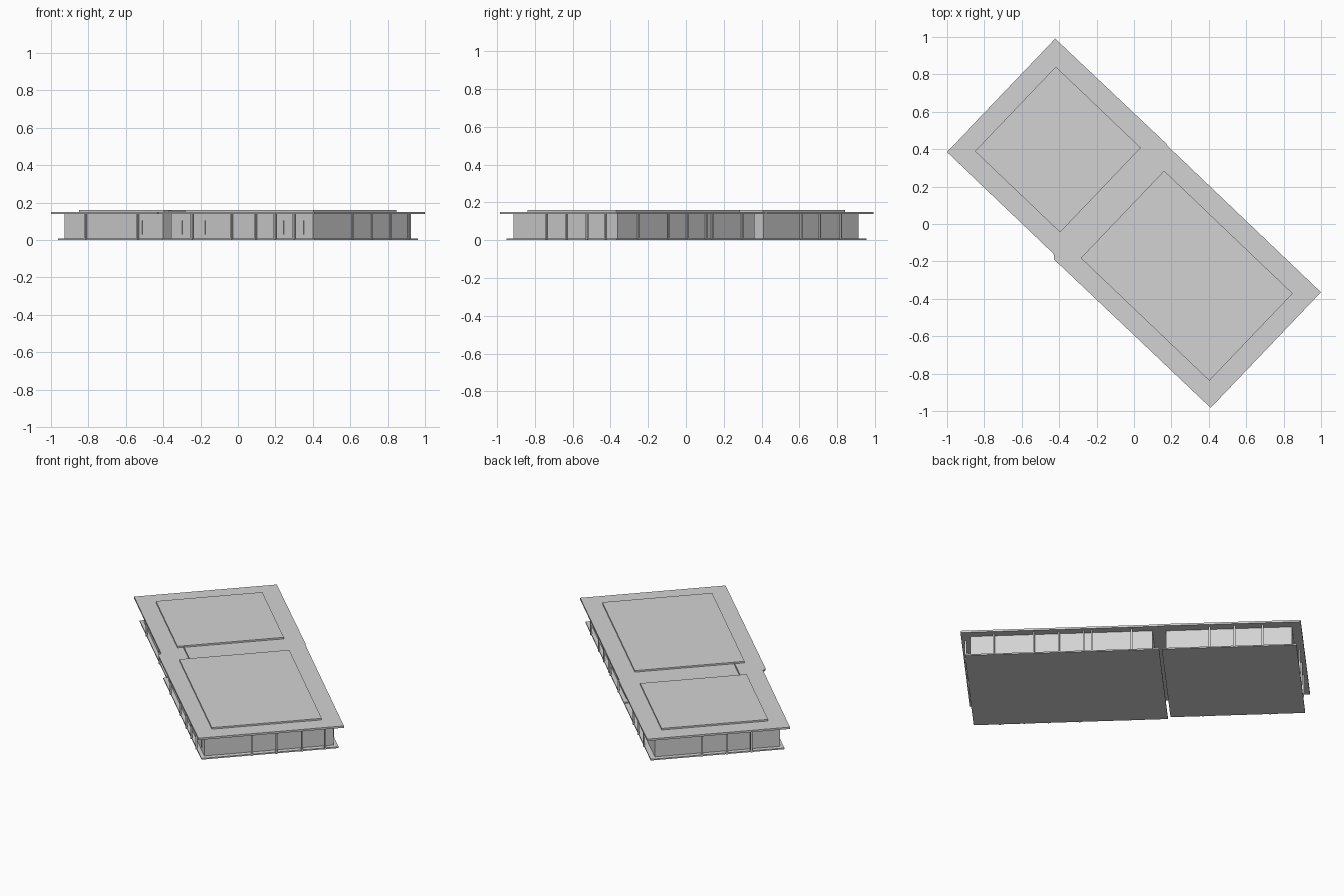
import bpy, bmesh, math
from mathutils import Matrix

if "Cube" in bpy.data.objects:
    bpy.data.objects.remove(bpy.data.objects["Cube"])

# building axes: u runs along the length, v across, turned in plan
TURN = Matrix.Rotation(math.radians(-43.66), 4, 'Z')

grey = bpy.data.materials.new("light grey")
grey.diffuse_color = (0.65, 0.65, 0.65, 1)
grey.use_nodes = True
grey.node_tree.nodes["Principled BSDF"].inputs["Base Color"].default_value = grey.diffuse_color


def make(name, polys):
    """Extrude plan outlines (points, z0, z1) into one object."""
    bm = bmesh.new()
    for pts, z0, z1 in polys:
        lo = [bm.verts.new((u, v, z0)) for u, v in pts]
        hi = [bm.verts.new((u, v, z1)) for u, v in pts]
        bm.faces.new(lo[::-1])
        bm.faces.new(hi)
        n = len(pts)
        for i in range(n):
            j = (i + 1) % n
            bm.faces.new((lo[i], lo[j], hi[j], hi[i]))
    bmesh.ops.recalc_face_normals(bm, faces=bm.faces)
    bm.transform(TURN)
    me = bpy.data.meshes.new(name)
    bm.to_mesh(me)
    bm.free()
    me.materials.append(grey)
    ob = bpy.data.objects.new(name, me)
    bpy.context.collection.objects.link(ob)
    return ob


def rect(u0, u1, v0, v1, z0, z1):
    return ([(u0, v0), (u1, v0), (u1, v1), (u0, v1)], z0, z1)


def post(u, v, z0=0.0, z1=0.14, r=0.005):
    return rect(u - r, u + r, v - r, v + r, z0, z1)


# floor plates, one under each wing
make("left_floor", [rect(-0.963, -0.186, -0.385, 0.40, 0, 0.008)])
make("right_floor", [rect(-0.170, 0.950, -0.405, 0.40, 0, 0.008)])

# walls of the two wings
make("left_walls", [rect(-0.935, -0.207, -0.365, 0.37, 0.008, 0.14)])
make("right_walls", [rect(-0.130, 0.920, -0.382, 0.376, 0.008, 0.14)])

# overhanging roof with the small step between the wings
make("roof", [([(-0.989, -0.412), (-0.20, -0.412), (-0.18, -0.432),
                (0.975, -0.428), (0.975, 0.426), (-0.16, 0.426),
                (-0.17, 0.430), (-0.989, 0.426)], 0.138, 0.150)])

# raised roof panels and the low ridge linking them
make("left_roof_panel", [rect(-0.883, -0.255, -0.305, 0.32, 0.150, 0.160)])
make("right_roof_panel", [rect(-0.080, 0.870, -0.328, 0.317, 0.150, 0.160)])
make("roof_ridge", [rect(-0.255, -0.080, -0.270, -0.265, 0.150, 0.156)])

# posts along the floor edges
make("back_posts", [post(u, 0.40) for u in
                    (0.783, 0.552, 0.408, 0.264, 0.218, -0.012,
                     -0.462, -0.606, -0.767)])
make("front_posts", [post(u, -0.385 if u < -0.18 else -0.405) for u in
                     (-0.76, -0.374, 0.047, 0.338, 0.517, 0.66, 0.80)])
make("right_end_posts", [post(0.952, v) for v in (-0.11, 0.035, 0.185, 0.32)])
make("left_end_posts", [post(-0.963, v) for v in (0.10, -0.047, -0.19)])

# short window bars on the front walls
make("window_bars", [post(u, -0.365 if u < -0.18 else -0.382, 0.03, 0.105, 0.003)
                     for u in (-0.74, -0.64, -0.36, -0.27, -0.05,
                               0.12, 0.16, 0.70, 0.85)])
